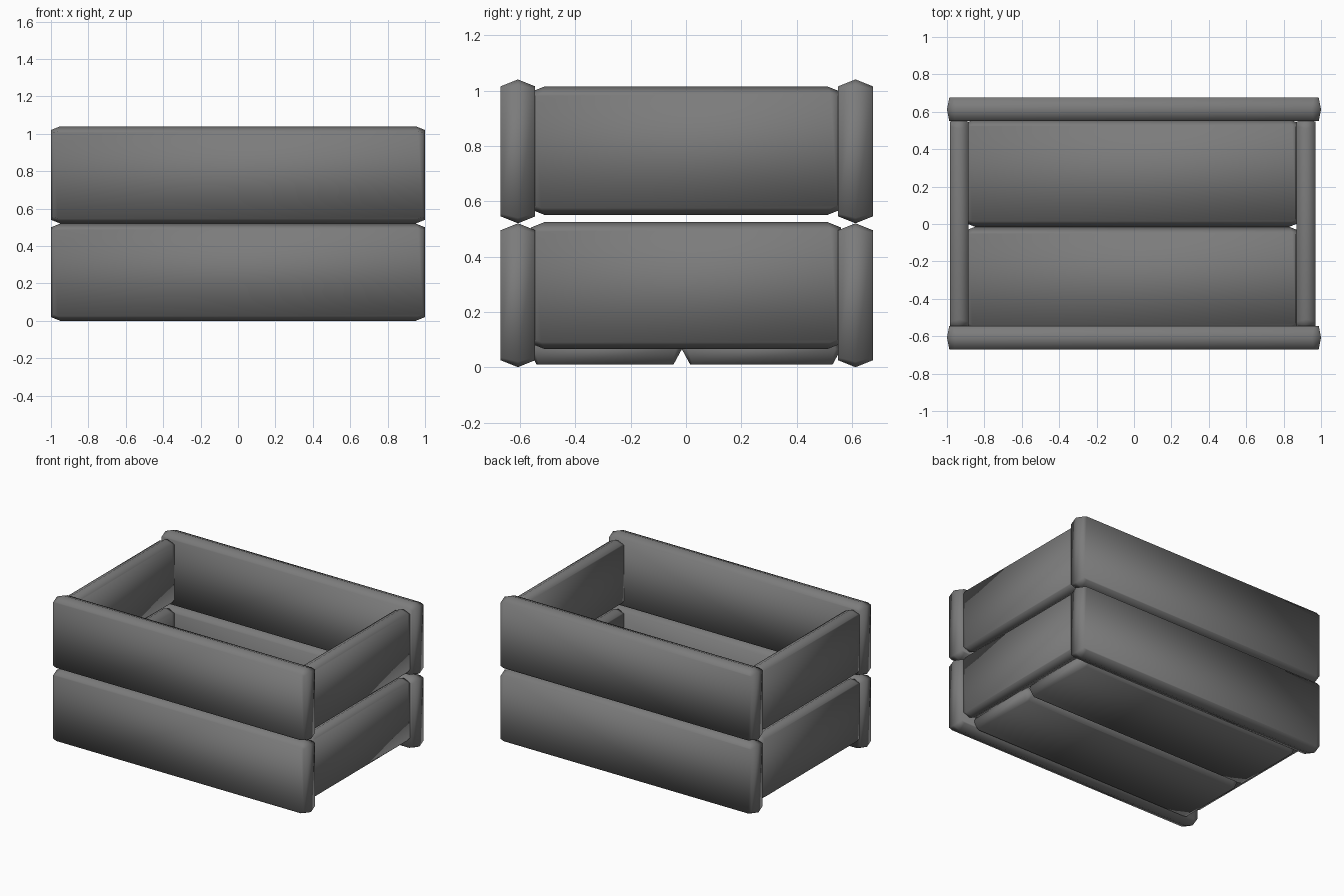
import bpy
import bmesh
from mathutils import Vector

cube = bpy.data.objects.get("Cube")
if cube:
    bpy.data.objects.remove(cube, do_unlink=True)

grey = bpy.data.materials.new("grey wood")
grey.use_nodes = True
grey.diffuse_color = (0.2, 0.2, 0.2, 1)
grey.node_tree.nodes["Principled BSDF"].inputs["Base Color"].default_value = (0.2, 0.2, 0.2, 1)


def outline(half_long, half_wide, cut_long, cut_wide):
    """Rectangle with clipped corners."""
    points = []
    for sx, sy in ((1, 1), (-1, 1), (-1, -1), (1, -1)):
        pair = [(sx * half_long, sy * (half_wide - cut_wide)),
                (sx * (half_long - cut_long), sy * half_wide)]
        points += pair if sx == sy else pair[::-1]
    return points


def plank(name, low, high, thin, ridge=0.025):
    """Board whose rim swells to a ridge halfway through its thickness."""
    low, high = Vector(low), Vector(high)
    centre, half = (low + high) / 2, (high - low) / 2
    long, wide = [a for a in (0, 1, 2) if a != thin]
    if half[long] < half[wide]:
        long, wide = wide, long
    bm = bmesh.new()
    rings = []
    for side in (-1, 0, 1):
        inset = ridge * abs(side)
        shape = outline(half[long] - inset * 0.5, half[wide] - inset,
                        0.05 - inset, 0.02 - inset * 0.4)
        ring = []
        for u, v in shape:
            co = centre.copy()
            co[long] += u
            co[wide] += v
            co[thin] += side * half[thin]
            ring.append(bm.verts.new(co))
        rings.append(ring)
    bm.faces.new(rings[0])
    bm.faces.new(rings[2])
    for a, b in zip(rings, rings[1:]):
        for i in range(len(a)):
            j = (i + 1) % len(a)
            bm.faces.new((a[i], a[j], b[j], b[i]))
    bmesh.ops.recalc_face_normals(bm, faces=bm.faces)
    for face in bm.faces:
        face.smooth = True
    mesh = bpy.data.meshes.new(name)
    bm.to_mesh(mesh)
    bm.free()
    mesh.materials.append(grey)
    obj = bpy.data.objects.new(name, mesh)
    bpy.context.collection.objects.link(obj)


# Two tiers of wall boards
for tier, base, side_low, side_high in (("lower", 0, 0.065, 0.525),
                                        ("upper", 0.52, 0.55, 1.015)):
    plank(tier + "_front_board", (-1, -0.67, base), (1, -0.545, base + 0.52), 1)
    plank(tier + "_back_board", (-1, 0.55, base), (1, 0.675, base + 0.52), 1)
    plank(tier + "_right_board", (-0.985, -0.56, side_low), (-0.885, 0.56, side_high), 0)
    plank(tier + "_left_board", (0.87, -0.56, side_low), (0.97, 0.56, side_high), 0)

# Floor boards
plank("front_floor_board", (-0.9, -0.57, 0.01), (0.88, -0.015, 0.12), 2, 0.03)
plank("back_floor_board", (-0.9, -0.015, 0.01), (0.88, 0.56, 0.12), 2, 0.03)
